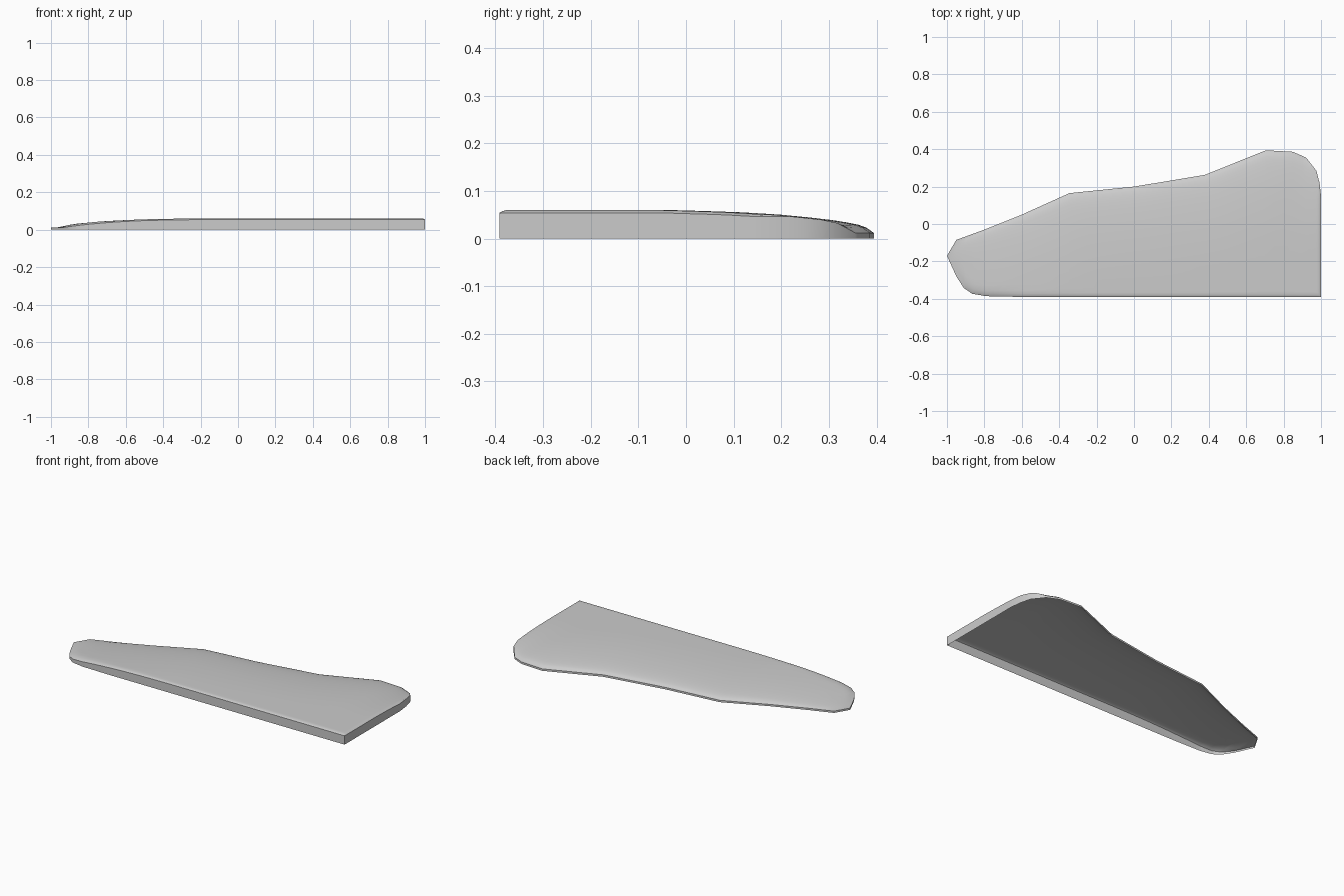
import bpy, bmesh
from mathutils import Vector

if "Cube" in bpy.data.objects:
    bpy.data.objects.remove(bpy.data.objects["Cube"])

# Plan outline: front edge and back edge, both from left tip to right side
FRONT = [(-1, -.17), (-.95, -.28), (-.91, -.342), (-.865, -.373), (-.79, -.386),
         (-.6, -.39), (1, -.391)]
BACK = [(-1, -.17), (-.95, -.085), (-.8, -.03), (-.6, .05), (-.345, .165), (0, .2),
        (.2, .233), (.38, .263), (.705, .394), (.85, .386), (.92, .355),
        (.975, .285), (.992, .22), (1, .15)]
# Crown height against distance from the back edge
CROWN = [(0, .012), (.012, .022), (.03, .029), (.06, .035), (.1, .041), (.19, .050),
         (.29, .056), (.42, .060), (3, .0605)]


def interp(pts, x):
    for (x0, y0), (x1, y1) in zip(pts, pts[1:]):
        if x <= x1:
            return y0 + (y1 - y0) * (x - x0) / (x1 - x0)
    return pts[-1][1]


def distance(pts, p):
    best = 9
    for a, b in zip(pts, pts[1:]):
        a, b = Vector(a), Vector(b)
        t = max(0, min(1, (p - a).dot(b - a) / (b - a).length_squared))
        best = min(best, (p - a - (b - a) * t).length)
    return best


def height(x, y):
    p = Vector((x, y))
    u = max(0, -x)
    z = interp(CROWN, distance(BACK[:11], p)) * (1 - .58 * u ** 3)
    # soft rim along the front and right walls, wider at the tip
    radius = .018 + .04 * u ** 3
    d = min(1, distance(FRONT + [(1, .15)], p) / radius)
    z -= (.006 + .009 * u ** 3) * (1 - d) ** 2
    return max(z, .011)


# Domed top surface as columns across the outline
columns = {p[0] for p in FRONT + BACK} | {-1 + .05 * i for i in range(41)} | {.985, -.985, -.97}
columns = sorted({round(x, 3) for x in columns})
rows = [0, .008, .02, .04, .08, .16, .25, .35, .45, .55, .65, .75, .83, .89, .93, .96, .98, 1]
bm = bmesh.new()
grid = []
for x in columns:
    y0, y1 = interp(FRONT, x), interp(BACK, x)
    grid.append([bm.verts.new((x, y0 + (y1 - y0) * v, height(x, y0 + (y1 - y0) * v)))
                 for v in rows])
for a, b in zip(grid, grid[1:]):
    for j in range(len(rows) - 1):
        bm.faces.new((a[j], b[j], b[j + 1], a[j + 1]))
bmesh.ops.remove_doubles(bm, verts=bm.verts[:], dist=.0005)

# Side walls down to the ground, open underneath
rim = [e for e in bm.edges if e.is_boundary]
new = bmesh.ops.extrude_edge_only(bm, edges=rim)["geom"]
for v in new:
    if isinstance(v, bmesh.types.BMVert):
        v.co.z = 0
bmesh.ops.recalc_face_normals(bm, faces=bm.faces[:])
top = max(bm.faces, key=lambda f: f.calc_center_median().z * abs(f.normal.z))
if top.normal.z < 0:
    bmesh.ops.reverse_faces(bm, faces=bm.faces[:])

mesh = bpy.data.meshes.new("tapered_panel_shell")
bm.to_mesh(mesh)
bm.free()
panel = bpy.data.objects.new("tapered_panel_shell", mesh)
bpy.context.collection.objects.link(panel)
bpy.context.view_layer.objects.active = panel
panel.select_set(True)
bpy.ops.object.shade_smooth_by_angle(angle=.7)
